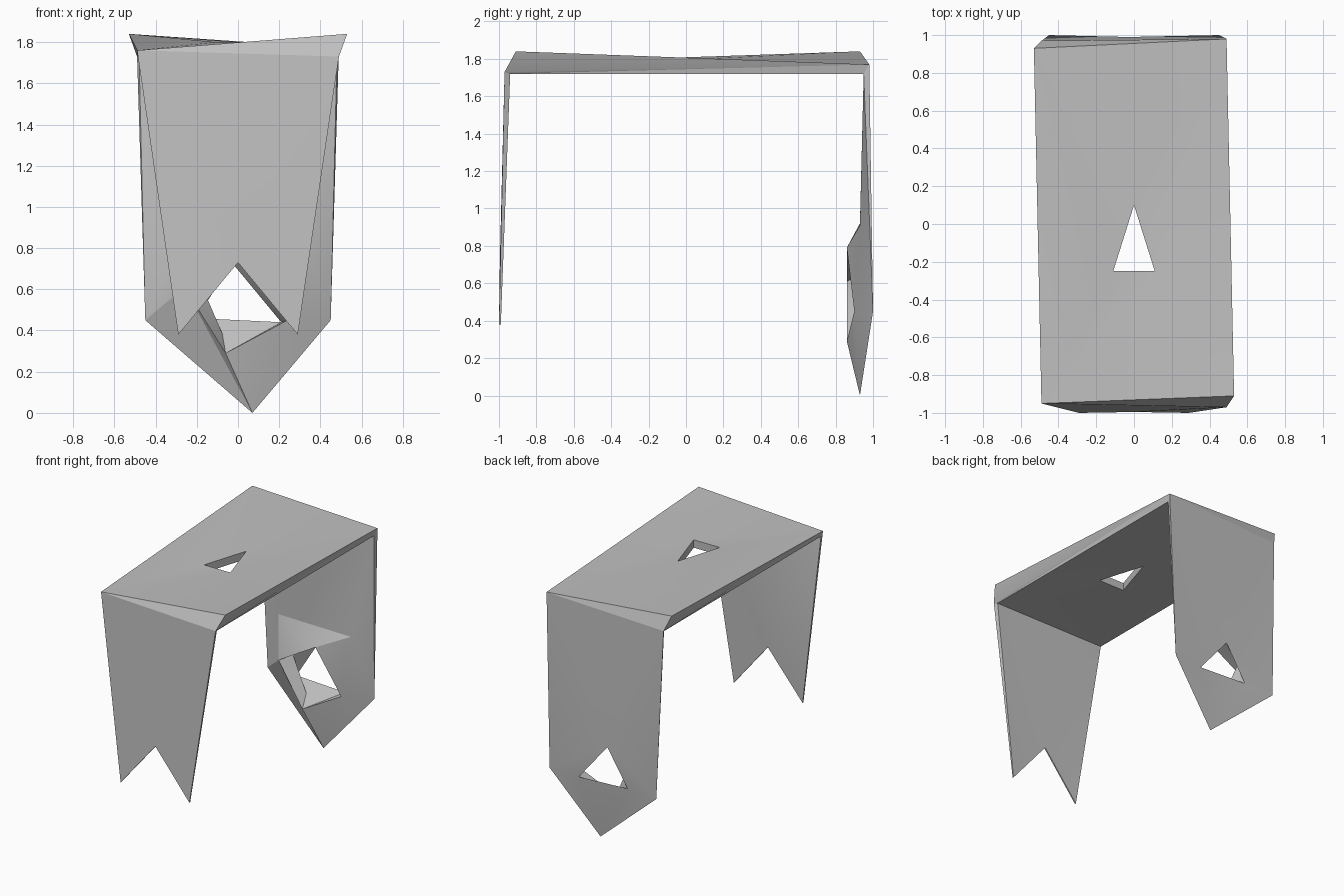
import bpy
import bmesh
import math

cube = bpy.data.objects.get("Cube")
if cube:
    bpy.data.objects.remove(cube, do_unlink=True)

grey = bpy.data.materials.new("plain_grey")
grey.use_nodes = True
colour = (0.53, 0.53, 0.53, 1.0)
grey.diffuse_color = colour
grey.node_tree.nodes["Principled BSDF"].inputs["Base Color"].default_value = colour


def build(name, points, faces):
    """Closed folded panel from named corners; each face is a list of names."""
    bm = bmesh.new()
    verts = {key: bm.verts.new(co) for key, co in points.items()}
    for face in faces:
        bm.faces.new([verts[key] for key in face.split()])
    bmesh.ops.triangulate(bm, faces=[f for f in bm.faces if len(f.verts) > 3])
    bmesh.ops.recalc_face_normals(bm, faces=bm.faces)
    mesh = bpy.data.meshes.new(name)
    bm.to_mesh(mesh)
    bm.free()
    mesh.materials.append(grey)
    obj = bpy.data.objects.new(name, mesh)
    bpy.context.collection.objects.link(obj)
    bpy.ops.object.select_all(action="DESELECT")
    obj.select_set(True)
    bpy.context.view_layer.objects.active = obj
    bpy.ops.object.shade_smooth_by_angle(angle=math.radians(25))
    return obj


# Corners of the two folds shared by the top and the legs
front_fold = {
    "front_low": (-0.49, -0.95, 1.76),
    "front_drop": (0.49, -0.97, 1.73),
    "front_in_right": (-0.48, -0.94, 1.72),
    "front_in_left": (0.48, -0.94, 1.72),
}
rear_fold = {
    "rear_low": (0.49, 0.98, 1.77),
    "rear_drop": (-0.49, 0.97, 1.73),
    "rear_in_right": (-0.48, 0.95, 1.72),
    "rear_in_left": (0.48, 0.95, 1.72),
}
front_seam = "front_low front_drop front_in_left front_in_right"
rear_seam = "rear_low rear_drop rear_in_right rear_in_left"

# Twisted top panel with a triangular opening
top_points = {
    **front_fold, **rear_fold,
    "front_high": (0.53, -0.91, 1.84),
    "rear_high": (-0.53, 0.93, 1.84),
}
for level, height in (("upper", 1.8), ("lower", 1.74)):
    top_points[level + "_apex"] = (0, 0.1, height)
    for side, x in (("right", -0.11), ("left", 0.11)):
        top_points[level + "_" + side] = (x, -0.25, height)

top_faces = [
    "front_high rear_low upper_apex upper_left",
    "rear_low rear_high upper_apex",
    "rear_high front_low upper_right upper_apex",
    "front_low front_high upper_left upper_right",
    "front_in_left rear_in_left lower_apex lower_left",
    "rear_in_left rear_in_right lower_apex",
    "rear_in_right front_in_right lower_right lower_apex",
    "front_in_right front_in_left lower_left lower_right",
    "front_high front_drop front_low",
    "rear_high rear_drop rear_low",
    "front_high front_drop rear_low",
    "front_drop front_in_left rear_in_left rear_low",
    "rear_high rear_drop front_low",
    "rear_drop rear_in_right front_in_right front_low",
    front_seam, rear_seam,
]
for a, b in (("apex", "left"), ("left", "right"), ("right", "apex")):
    top_faces.append(f"upper_{a} upper_{b} lower_{b} lower_{a}")
build("top_panel", top_points, top_faces)

# Tapered front leg with a notched end
leg_points = dict(front_fold)
for sheet, y in (("out", -1.0), ("in", -0.99)):
    leg_points["right_" + sheet] = (-0.29, y, 0.38)
    leg_points["notch_" + sheet] = (0, y + 0.005, 0.73)
    leg_points["left_" + sheet] = (0.29, y, 0.38)
leg_faces = [
    front_seam,
    "front_low notch_out right_out",
    "front_low front_drop notch_out",
    "front_drop left_out notch_out",
    "front_in_right notch_in right_in",
    "front_in_right front_in_left notch_in",
    "front_in_left left_in notch_in",
    "front_low right_out right_in front_in_right",
    "right_out notch_out notch_in right_in",
    "notch_out left_out left_in notch_in",
    "left_out front_drop front_in_left left_in",
]
build("front_leg", leg_points, leg_faces)

# Pointed rear leg with a raised inner rim around a slanted opening
rear_points = {
    **rear_fold,
    "right": (-0.45, 1.0, 0.45),
    "left": (0.45, 1.0, 0.45),
    "tip": (0.07, 0.93, 0),
    "hole_apex": (-0.03, 0.99, 0.73),
    "hole_left": (0.21, 0.99, 0.44),
    "hole_right": (-0.2, 0.99, 0.46),
    "bulge_right": (-0.31, 0.93, 0.92),
    "bulge_left": (0.3, 0.93, 0.91),
    "rim_apex": (0.05, 0.86, 0.79),
    "rim_left": (0.24, 0.9, 0.45),
    "rim_bottom": (-0.06, 0.86, 0.29),
    "rim_right": (-0.26, 0.86, 0.61),
    "flap_top": (-0.19, 0.93, 0.65),
    "flap_bottom": (-0.07, 0.93, 0.37),
}
outer_faces = [
    "rear_drop rear_low hole_apex",
    "rear_low left hole_left hole_apex",
    "left tip hole_left",
    "tip hole_right hole_left",
    "tip right hole_right",
    "right rear_drop hole_apex hole_right",
]
inner_faces = [
    "rear_in_right rear_in_left bulge_left bulge_right",
    "rear_in_right bulge_right right",
    "rear_in_left left bulge_left",
    "bulge_right bulge_left rim_apex",
    "bulge_right rim_apex rim_right",
    "right bulge_right rim_right",
    "right rim_right tip",
    "rim_right rim_bottom tip",
    "rim_bottom rim_left tip",
    "left tip rim_left",
    "bulge_left left rim_left",
    "bulge_left rim_left rim_apex",
]
opening_faces = [
    "rim_right flap_top flap_bottom rim_bottom",
    "rim_bottom rim_left hole_left hole_right",
    "rim_left rim_apex hole_apex hole_left",
    "rim_apex rim_right flap_top",
    "rim_apex flap_top hole_apex",
    "flap_top hole_right hole_apex",
    "flap_top flap_bottom hole_right",
    "flap_bottom rim_bottom hole_right",
]
edge_faces = [
    rear_seam,
    "rear_drop right rear_in_right",
    "rear_low left rear_in_left",
]
build("rear_leg", rear_points, outer_faces + inner_faces + opening_faces + edge_faces)
